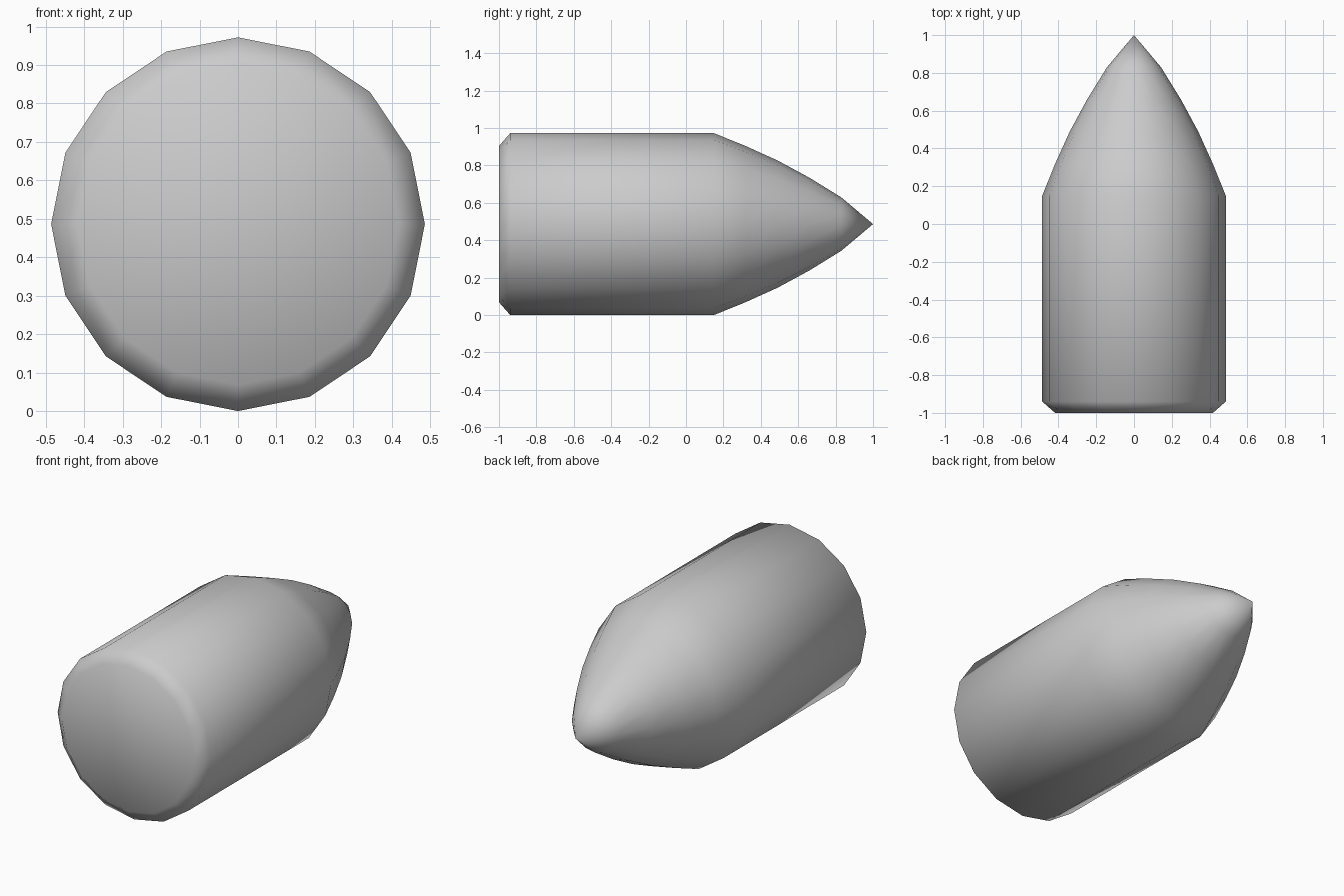
import bpy, bmesh
from math import cos, sin, pi

if "Cube" in bpy.data.objects:
    bpy.data.objects.remove(bpy.data.objects["Cube"])

SIDES = 16
RADIUS = 0.486

# Profile from base to nose: (y, radius)
profile = [(-1.0, 0.418), (-0.94, RADIUS), (0.15, RADIUS), (0.32, 0.417),
           (0.49, 0.340), (0.66, 0.248), (0.83, 0.143)]

bm = bmesh.new()

# Rings around the y axis, with a corner at the top and bottom
rings = []
for y, r in profile:
    rings.append([bm.verts.new((r * cos(2 * pi * i / SIDES), y,
                                RADIUS + r * sin(2 * pi * i / SIDES)))
                  for i in range(SIDES)])

# Side walls
for a, b in zip(rings, rings[1:]):
    for i in range(SIDES):
        j = (i + 1) % SIDES
        bm.faces.new((a[i], a[j], b[j], b[i]))

# Pointed tip and flat base
tip = bm.verts.new((0, 1.0, RADIUS))
for i in range(SIDES):
    bm.faces.new((rings[-1][i], rings[-1][(i + 1) % SIDES], tip))
bm.faces.new(rings[0])

bmesh.ops.recalc_face_normals(bm, faces=bm.faces)
for f in bm.faces:
    f.smooth = True

mesh = bpy.data.meshes.new("pointed_shell")
bm.to_mesh(mesh)
bm.free()
shell = bpy.data.objects.new("pointed_shell", mesh)
bpy.context.collection.objects.link(shell)
